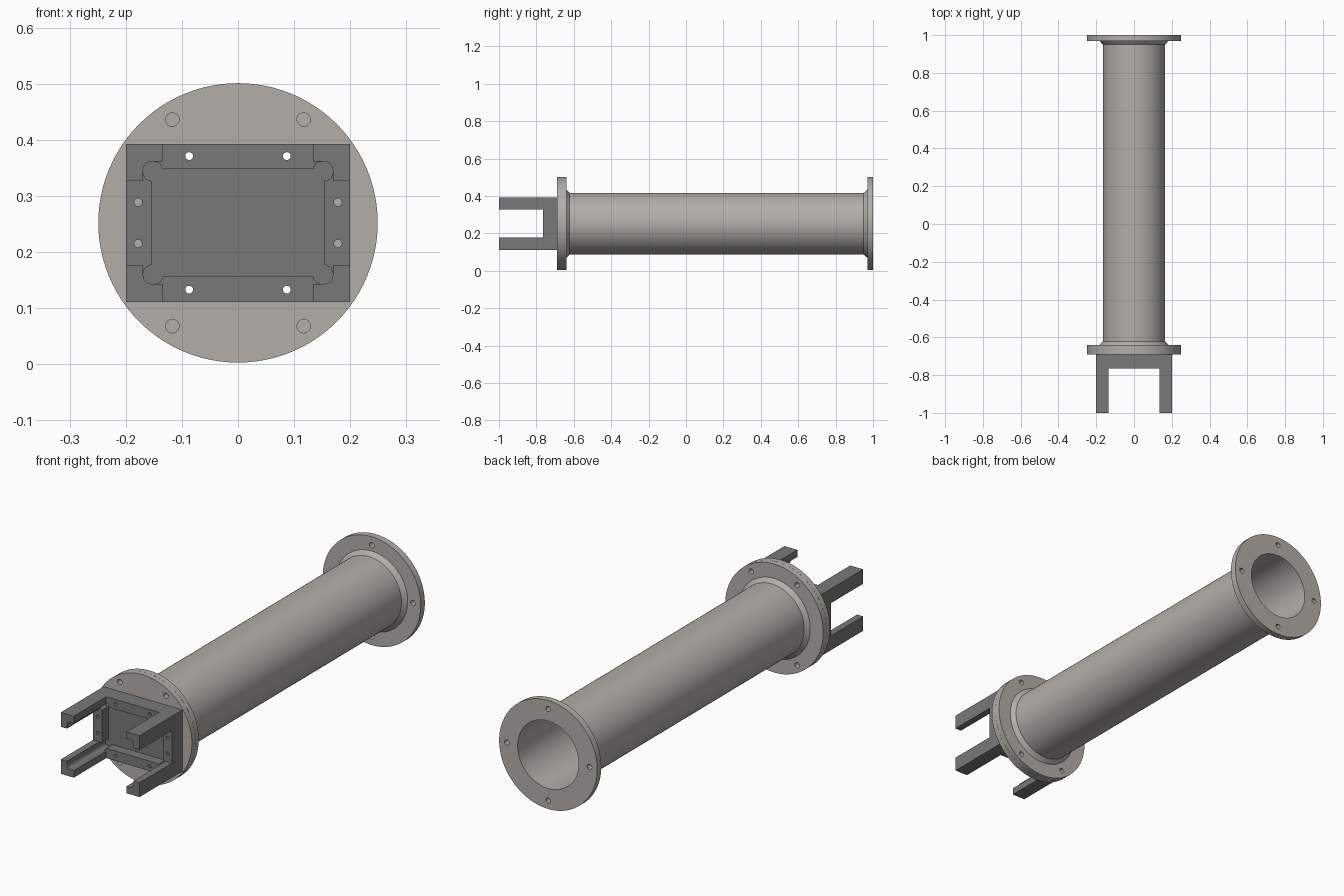
import bpy, bmesh
from math import pi, sin, cos, radians
from mathutils import Matrix, Vector

if "Cube" in bpy.data.objects:
    bpy.data.objects.remove(bpy.data.objects["Cube"])

CZ = 0.252          # height of the pipe axis


def material(name, rgb):
    m = bpy.data.materials.new(name)
    m.diffuse_color = (*rgb, 1)
    m.use_nodes = True
    m.node_tree.nodes["Principled BSDF"].inputs["Base Color"].default_value = m.diffuse_color
    return m


STEEL = material("warm_steel", (0.45, 0.43, 0.40))
DARK = material("dark_steel", (0.19, 0.19, 0.19))


def make(name, bm, mat=None):
    bmesh.ops.recalc_face_normals(bm, faces=bm.faces)
    me = bpy.data.meshes.new(name)
    bm.to_mesh(me)
    bm.free()
    ob = bpy.data.objects.new(name, me)
    bpy.context.collection.objects.link(ob)
    if mat:
        me.materials.append(mat)
    return ob


def lathe(name, profile, mat, n=96):
    # closed (radius, y) profile turned about the pipe axis
    bm = bmesh.new()
    rings = [[bm.verts.new((r * cos(2 * pi * i / n), y, CZ + r * sin(2 * pi * i / n)))
              for i in range(n)] for r, y in profile]
    for a, b in zip(rings, rings[1:] + rings[:1]):
        for i in range(n):
            j = (i + 1) % n
            bm.faces.new((a[i], a[j], b[j], b[i]))
    return make(name, bm, mat)


def rod(name, x, z, r, y0, y1, mat=None, n=24):
    # cylinder along y, x and z measured from the pipe axis
    bm = bmesh.new()
    m = Matrix.Translation((x, (y0 + y1) / 2, CZ + z)) @ Matrix.Rotation(pi / 2, 4, 'X')
    bmesh.ops.create_cone(bm, cap_ends=True, segments=n, radius1=r, radius2=r,
                          depth=y1 - y0, matrix=m)
    return make(name, bm, mat)


def box(name, x0, x1, y0, y1, z0, z1, mat=None, round_y=0):
    bm = bmesh.new()
    c = Vector(((x0 + x1) / 2, (y0 + y1) / 2, CZ + (z0 + z1) / 2))
    m = Matrix.Translation(c) @ Matrix.Diagonal((x1 - x0, y1 - y0, z1 - z0, 1))
    bmesh.ops.create_cube(bm, size=1, matrix=m)
    if round_y:
        edges = [e for e in bm.edges if abs(e.verts[0].co.y - e.verts[1].co.y) > 1e-4]
        bmesh.ops.bevel(bm, geom=edges, offset=round_y, segments=5, profile=0.5, affect='EDGES')
    return make(name, bm, mat)


def cut(ob, cutters):
    bpy.context.view_layer.objects.active = ob
    for c in cutters:
        mod = ob.modifiers.new("cut", 'BOOLEAN')
        mod.operation, mod.solver, mod.object = 'DIFFERENCE', 'EXACT', c
        bpy.ops.object.modifier_apply(modifier=mod.name)
        bpy.data.objects.remove(c)


def smooth(ob):
    bpy.ops.object.select_all(action='DESELECT')
    ob.select_set(True)
    bpy.context.view_layer.objects.active = ob
    bpy.ops.object.shade_smooth_by_angle(angle=radians(30))


SIGNS = [(sx, sz) for sx in (-1, 1) for sz in (-1, 1)]


def corner_holes(x, z, r, y0, y1):
    return [rod("cutter", sx * x, sz * z, r, y0, y1) for sx, sz in SIGNS]


# flanged pipe with tapered collars
pipe = lathe("flanged_pipe", [
    (0.155, -0.665), (0.249, -0.665), (0.249, -0.64), (0.183, -0.64), (0.165, -0.622),
    (0.165, 0.95), (0.183, 0.97), (0.249, 0.97), (0.249, 1.0), (0.155, 1.0)], STEEL)
cut(pipe, corner_holes(0.117, 0.184, 0.012, -0.70, -0.60)
    + [rod("cutter", x, z, 0.012, 0.9, 1.1)
       for x, z in ((0.21, 0), (-0.21, 0), (0, 0.21), (0, -0.21))])

# round mounting plate against the front flange
plate = rod("mounting_plate", 0, 0, 0.249, -0.69, -0.6655, STEEL, 96)
cut(plate, corner_holes(0.117, 0.184, 0.012, -0.8, -0.6)
    + corner_holes(0.087, 0.119, 0.007, -0.8, -0.6))

# four-legged bracket: block cut by two slots, a pocket, corner reliefs and bolt holes
bracket = box("bracket", -0.2, 0.2, -1.0, -0.69, -0.141, 0.141, DARK)
front, face, floor = -1.1, -0.765, -0.72
cutters = [box("cutter", -0.134, 0.134, front, face, -0.3, 0.3),
           box("cutter", -0.3, 0.3, front, face, -0.075, 0.075),
           box("cutter", -0.154, 0.154, front, floor, -0.096, 0.096)]
for sx, sz in SIGNS:
    xs = sorted((sx * 0.11, sx * 0.169))
    zs = sorted((sz * 0.05, sz * 0.109))
    # relief sides line up with the leg edges below the bracket face
    xd = sorted((sx * 0.134, sx * 0.169))
    zd = sorted((sz * 0.075, sz * 0.109))
    cutters.append(box("cutter", *xs, front, face, *zs, round_y=0.015))
    cutters.append(box("cutter", *xd, face - 0.05, floor, *zd, round_y=0.015))
cutters += corner_holes(0.087, 0.119, 0.007, -0.8, -0.6)
cutters += corner_holes(0.178, 0.037, 0.007, -0.8, -0.6)
cut(bracket, cutters)

for ob in (pipe, plate, bracket):
    smooth(ob)
